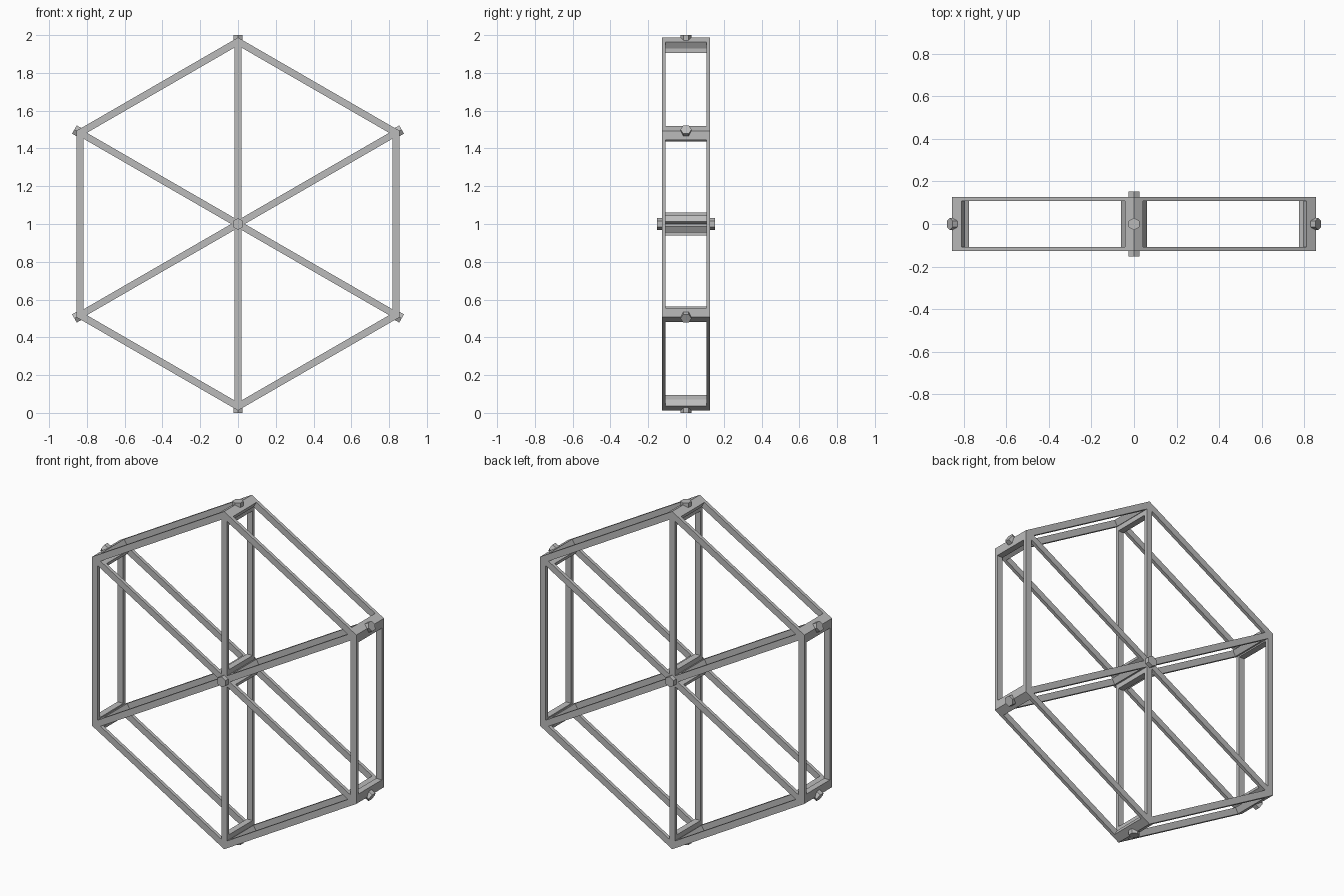
import bpy
import bmesh
from math import sin, cos, tan, pi, radians
from mathutils import Matrix, Vector

cube = bpy.data.objects.get("Cube")
if cube:
    bpy.data.objects.remove(cube, do_unlink=True)

# Main dimensions
CENTRE = Vector((0, 0, 1))
OUTER, INNER = 0.855, 0.818        # distance from centre to rim flats
HALF_SPOKE = 0.018
LEVELS = (-0.128, -0.108, 0.108, 0.128)
RAILS, SOLID = (0, 2), (0, 1, 2)   # depth layers filled by a piece

steel = bpy.data.materials.new("grey_steel")
steel.use_nodes = True
GREY = (0.5, 0.5, 0.5, 1)
steel.diffuse_color = GREY
steel.node_tree.nodes["Principled BSDF"].inputs["Base Color"].default_value = GREY


def finish(name, bm):
    bmesh.ops.recalc_face_normals(bm, faces=bm.faces)
    mesh = bpy.data.meshes.new(name)
    bm.to_mesh(mesh)
    bm.free()
    mesh.materials.append(steel)
    obj = bpy.data.objects.new(name, mesh)
    bpy.context.collection.objects.link(obj)
    return obj


def layered_frame(name, pieces, start):
    """Repeat flat (radial, sideways) outlines six times, filled by depth layer;
    walls shared by two neighbouring pieces cancel out."""
    walls = {}

    def toggle(points):
        key = frozenset(tuple(round(c, 4) + 0.0 for c in p) for p in points)
        if key in walls:
            del walls[key]
        else:
            walls[key] = points

    for k in range(6):
        turn = Matrix.Rotation(start + k * pi / 3, 3, 'Y')
        for outline, layers in pieces:
            for i in layers:
                low, high = ([CENTRE + turn @ Vector((v, y, u)) for u, v in outline]
                             for y in LEVELS[i:i + 2])
                toggle(low)
                toggle(high)
                for j in range(len(outline)):
                    n = (j + 1) % len(outline)
                    toggle([low[j], low[n], high[n], high[j]])

    bm = bmesh.new()
    for points in walls.values():
        bm.faces.new([bm.verts.new(p) for p in points])
    bmesh.ops.remove_doubles(bm, verts=bm.verts, dist=0.0002)
    return finish(name, bm)


# Hexagonal rim: two rails joined by solid corner blocks
t = tan(pi / 6)
cut = OUTER * t - 0.05
contact = INNER * t - HALF_SPOKE / sin(pi / 3)
corner = [(OUTER, OUTER * t), (OUTER, cut), (INNER, cut),
          (INNER, contact), (INNER, INNER * t)]
layered_frame("rim", [
    ([(OUTER, -cut), (OUTER, cut), (INNER, cut), (INNER, -cut)], RAILS),
    (corner, SOLID),
    ([(u, -v) for u, v in corner], SOLID),
], pi / 6)

# Spokes: paired rails with solid blocks at hub and rim
h = HALF_SPOKE
root = h / t
tip = INNER / cos(pi / 6)
hub_end, tip_start = 0.06, 0.905
layered_frame("spokes", [
    ([(0, 0), (root, h), (hub_end, h), (hub_end, -h), (root, -h)], SOLID),
    ([(hub_end, h), (tip_start, h), (tip_start, -h), (hub_end, -h)], RAILS),
    ([(tip_start, h), (tip - h * t, h), (tip, 0), (tip - h * t, -h), (tip_start, -h)], SOLID),
], 0)


def hex_bolt(name, radius, start, end, rotation):
    bm = bmesh.new()
    ends = [[bm.verts.new((radius * sin(i * pi / 3), radius * cos(i * pi / 3), z))
             for i in range(6)] for z in (start, end)]
    for ring in ends:
        bm.faces.new(ring)
    for i in range(6):
        n = (i + 1) % 6
        bm.faces.new((ends[0][i], ends[0][n], ends[1][n], ends[1][i]))
    bm.transform(Matrix.Translation(CENTRE) @ rotation)
    finish(name, bm)


# Bolts on the rim corners and through the hub
for k in range(6):
    hex_bolt(f"rim_bolt_{k + 1}", 0.029, 0.95, 1.0, Matrix.Rotation(k * pi / 3, 4, 'Y'))
hex_bolt("hub_bolt", 0.031, -0.153, 0.153, Matrix.Rotation(radians(90), 4, 'X'))
